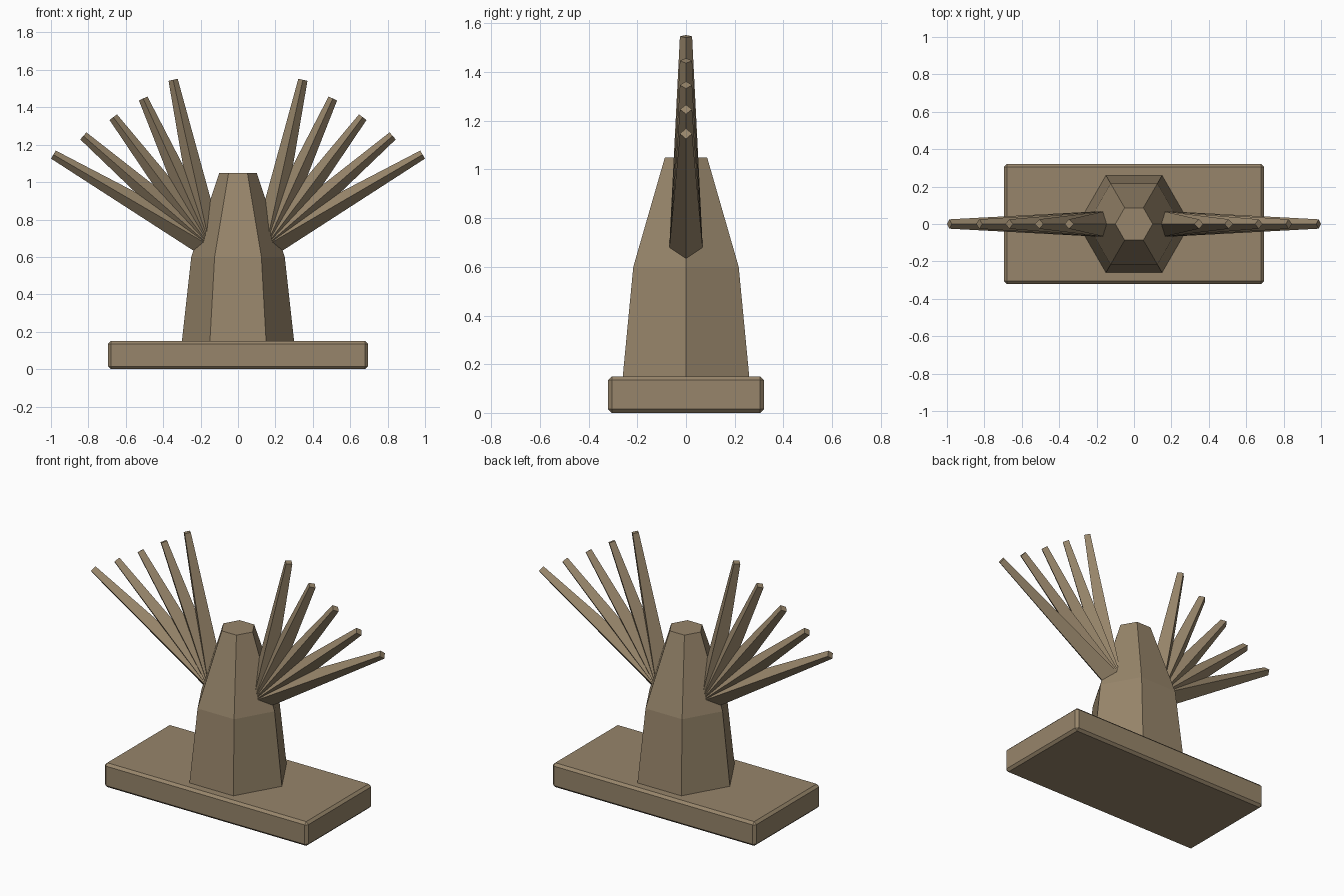
import bpy, bmesh
from math import radians
from mathutils import Vector, Matrix

if "Cube" in bpy.data.objects:
    bpy.data.objects.remove(bpy.data.objects["Cube"])

mat = bpy.data.materials.new("carved_wood")
mat.diffuse_color = (0.31, 0.235, 0.145, 1)
mat.use_nodes = True
mat.node_tree.nodes["Principled BSDF"].inputs["Base Color"].default_value = mat.diffuse_color


def finish(bm, name):
    bmesh.ops.recalc_face_normals(bm, faces=bm.faces)
    mesh = bpy.data.meshes.new(name)
    bm.to_mesh(mesh)
    bm.free()
    mesh.materials.append(mat)
    obj = bpy.data.objects.new(name, mesh)
    bpy.context.collection.objects.link(obj)
    return obj


# Chamfered plinth
bm = bmesh.new()
bmesh.ops.create_cube(bm, size=1, matrix=Matrix.Translation((0, 0, 0.075))
                      @ Matrix.Diagonal((1.39, 0.64, 0.15, 1)))
bmesh.ops.bevel(bm, geom=bm.edges[:], offset=0.015, segments=1, affect='EDGES')
finish(bm, "base")

# Six-sided tapering body, corners on the x axis
bm = bmesh.new()
rings = []
for z, r in ((0.15, 0.30), (0.60, 0.25), (1.05, 0.10)):
    rings.append([bm.verts.new(Matrix.Rotation(radians(60 * i), 3, 'Z') @ Vector((r, 0, z)))
                  for i in range(6)])
for a, b in zip(rings, rings[1:]):
    for i in range(6):
        j = (i + 1) % 6
        bm.faces.new((a[i], a[j], b[j], b[i]))
bm.faces.new(rings[0])
bm.faces.new(rings[-1])
finish(bm, "body")

# Fans of five square feathers on each side
for side, label in ((1, "right"), (-1, "left")):
    for i in range(5):
        start = Vector((side * 0.15, 0, 0.66))
        tip = Vector((side * (0.347 + 0.16 * i), 0, 1.547 - 0.1 * i))
        d = tip - start
        across = Vector((0, 1, 0))
        normal = d.normalized().cross(across)
        bm = bmesh.new()
        ends = [[bm.verts.new(c + v * r) for v in (across, normal, -across, -normal)]
                for c, r in ((start, 0.07), (tip, 0.025))]
        for k in range(4):
            j = (k + 1) % 4
            bm.faces.new((ends[0][k], ends[0][j], ends[1][j], ends[1][k]))
        bm.faces.new(ends[0])
        bm.faces.new(ends[1])
        finish(bm, f"{label}_feather_{i + 1}")
